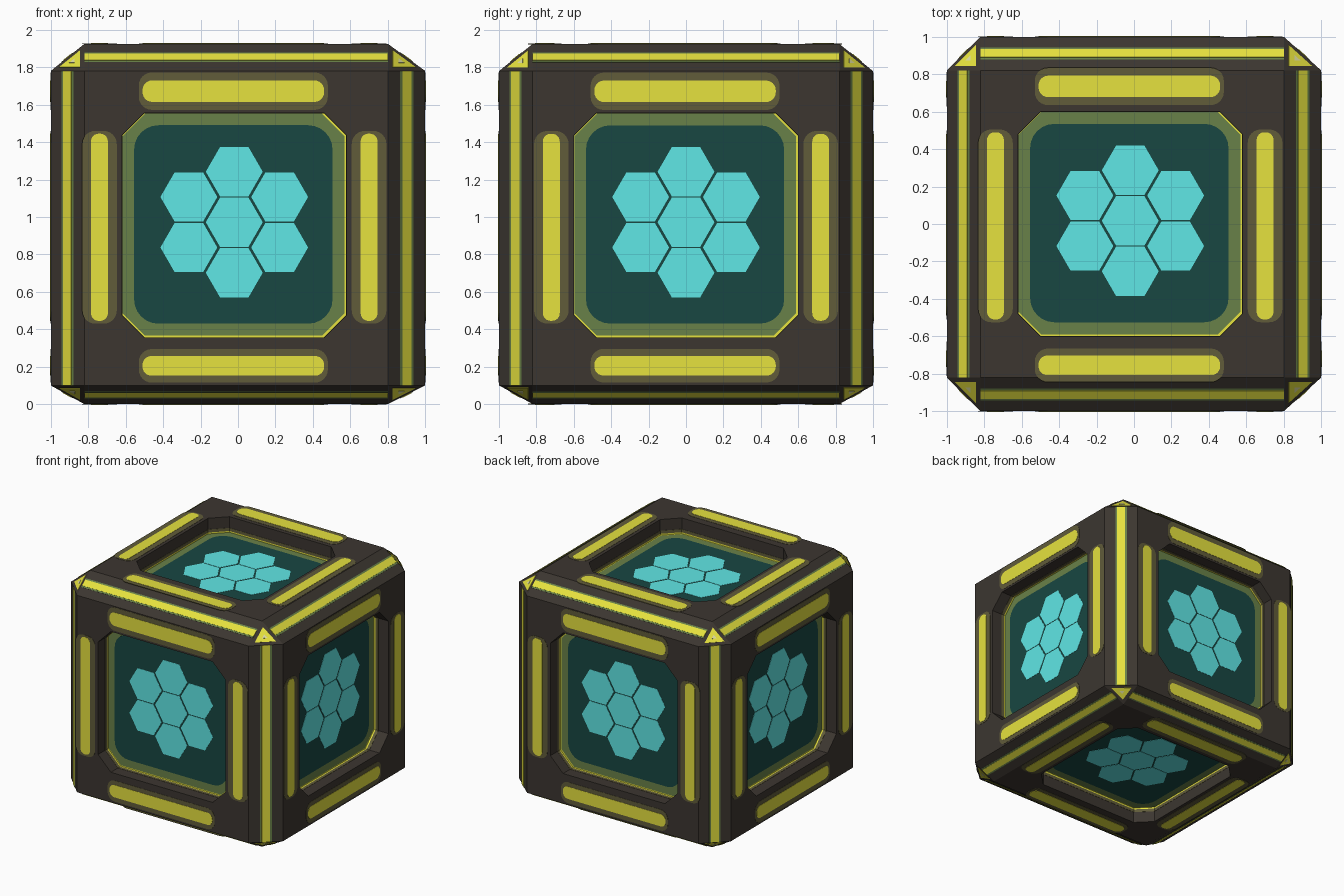
import bpy, bmesh, math
from itertools import product
from mathutils import Vector

if "Cube" in bpy.data.objects:
    bpy.data.objects.remove(bpy.data.objects["Cube"])


def mat(name, r, g, b):
    lin = [((c / 255 + 0.055) / 1.055) ** 2.4 for c in (r, g, b)]
    m = bpy.data.materials.new(name)
    m.diffuse_color = (*lin, 1)
    m.use_nodes = True
    m.node_tree.nodes["Principled BSDF"].inputs["Base Color"].default_value = m.diffuse_color
    return m


BROWN = mat("dark brown", 60, 54, 48)
YELLOW = mat("glow yellow", 230, 226, 62)
HALO = mat("dull olive", 97, 92, 58)
RING = mat("olive green", 105, 129, 72)
TEAL = mat("dark teal", 24, 71, 66)
CYAN = mat("light cyan", 96, 231, 230)
PALE = mat("pale yellow", 222, 220, 160)

parts = {}  # part name -> (bmesh, material)


def plate(name, pts, n, h0, h1, material):
    """Add a closed prism: outline pts raised along n from h0 to h1."""
    bm = parts.setdefault(name, (bmesh.new(), material))[0]
    low = [bm.verts.new(p + n * h0) for p in pts]
    top = [bm.verts.new(p + n * h1) for p in pts]
    bm.faces.new(low)
    bm.faces.new(top)
    k = len(pts)
    for i in range(k):
        j = (i + 1) % k
        bm.faces.new((low[i], low[j], top[j], top[i]))


def finish(name, bm, material):
    bmesh.ops.recalc_face_normals(bm, faces=bm.faces[:])
    me = bpy.data.meshes.new(name)
    bm.to_mesh(me)
    bm.free()
    me.materials.append(material)
    ob = bpy.data.objects.new(name, me)
    bpy.context.collection.objects.link(ob)
    return ob


def rounded(cu, cv, w, h, r, seg=6):
    """Rounded rectangle outline, anticlockwise; seg=1 gives cut corners."""
    out = []
    for q, (sx, sy) in enumerate(((1, 1), (-1, 1), (-1, -1), (1, -1))):
        for i in range(seg + 1):
            a = math.pi / 2 * (q + i / seg)
            out.append((cu + sx * (w / 2 - r) + r * math.cos(a),
                        cv + sy * (h / 2 - r) + r * math.sin(a)))
    return out


# --- outer limits and chamfer limits of the cube
OUT = ((-1, 1), (-1, 1), (0, 1.925))
INN = ((-0.82, 0.80), (-0.82, 0.82), (0.10, 1.78))


def corner(s, axis):
    """Cube corner s (0/1 per axis) moved to the outer plane of one axis."""
    return Vector([OUT[i][s[i]] if i == axis else INN[i][s[i]] for i in range(3)])


# --- body: chamfered cube
body_bm = bmesh.new()
for s in product((0, 1), repeat=3):
    for axis in range(3):
        body_bm.verts.new(corner(s, axis))
bmesh.ops.convex_hull(body_bm, input=body_bm.verts[:])
bmesh.ops.dissolve_limit(body_bm, angle_limit=0.02,
                         verts=body_bm.verts[:], edges=body_bm.edges[:])
body = finish("cube_body", body_bm, BROWN)

# --- six side panels
DEPTH = 0.135
CENTRE = (-0.02, 0.0, 0.955)
for axis, side in product(range(3), (0, 1)):
    ua, va = [(1, 2), (0, 2), (0, 1)][axis]
    n = Vector((0, 0, 0))
    n[axis] = 1 if side else -1
    cu = CENTRE[ua]
    cv = CENTRE[va]

    def place(pts):
        res = []
        for u, v in pts:
            p = Vector((0, 0, 0))
            p[axis], p[ua], p[va] = OUT[axis][side], cu + u, cv + v
            res.append(p)
        return res

    # recess with trim, ring, screen and hexagon cluster
    octagon = place(rounded(0, 0, 1.20, 1.20, 0.12, 1))
    plate("recess_cutter", octagon, n, -DEPTH, 0.05, BROWN)
    plate("recess_trim", octagon, n, -DEPTH, -DEPTH + 0.0015, YELLOW)
    plate("recess_ring", place(rounded(-0.004, 0.004, 1.186, 1.186, 0.12, 1)), n,
          -DEPTH, -DEPTH + 0.003, RING)
    plate("screen", place(rounded(-0.005, 0.005, 1.06, 1.06, 0.13)), n,
          -DEPTH, -DEPTH + 0.0045, TEAL)
    centres = [(0, 0.017)] + [(0.28 * math.cos(a), 0.017 + 0.27 * math.sin(a))
                              for a in (math.pi / 6 + i * math.pi / 3 for i in range(6))]
    for hu, hv in centres:
        hexa = [(hu + 0.152 * math.cos(i * math.pi / 3),
                 hv + 0.152 * math.sin(i * math.pi / 3)) for i in range(6)]
        plate("hexagons", place(hexa), n, -DEPTH + 0.003, -DEPTH + 0.0065, CYAN)

    # glowing line along the foot of the recess walls, fading upwards
    mid = place([(0, 0)])[0]
    for p, q in zip(octagon, octagon[1:] + octagon[:1]):
        if (q - p).length < 0.01:
            continue
        inward = (q - p).cross(n).normalized()
        if inward.dot(mid - p) < 0:
            inward = -inward
        for name, z0, z1, m in (("wall_lines", 0, 0.014, YELLOW),
                                ("wall_surrounds", 0.014, 0.04, HALO)):
            lo, hi = n * (z0 - DEPTH), n * (z1 - DEPTH)
            plate(name, [p + lo, q + lo, q + hi, p + hi], inward, -0.001, 0.002, m)

    # four light bars with their dull surrounds
    up, down = (0.735, -0.755) if axis == 2 else (0.717, -0.75)
    for bu, bv, w, h in ((-0.005, up, 0.97, 0.115), (-0.005, down, 0.97, 0.105),
                         (-0.72, -0.01, 0.09, 1.0), (0.72, -0.01, 0.09, 1.0)):
        plate("light_bars", place(rounded(bu, bv, w, h, min(w, h) * 0.45)), n,
              -0.002, 0.004, YELLOW)
        hw, hh = (1.01, 0.20) if w > h else (0.185, 1.03)
        if bv == down:
            hh -= 0.02
        plate("light_surrounds", place(rounded(bu, bv, hw, hh, 0.07)), n,
              -0.002, 0.002, HALO)

# --- light strips along the twelve chamfered edges
for c in range(3):
    a, b = [i for i in range(3) if i != c]
    for sa, sb in product((0, 1), repeat=2):
        s0, s1 = [0, 0, 0], [0, 0, 0]
        s0[a] = s1[a] = sa
        s0[b] = s1[b] = sb
        s1[c] = 1
        quad = [corner(s0, a), corner(s0, b), corner(s1, b), corner(s1, a)]
        n = (quad[1] - quad[0]).cross(quad[2] - quad[1]).normalized()
        if n.dot(quad[0] - Vector((0, 0, 0.96))) < 0:
            n = -n
        for name, t, h, m in (("edge_lights", 0.24, 0.004, YELLOW),
                              ("edge_surrounds", 0.35, 0.002, RING)):
            l, r = 0.5 - t / 2, 0.5 + t / 2
            pts = [quad[0].lerp(quad[1], l), quad[0].lerp(quad[1], r),
                   quad[3].lerp(quad[2], r), quad[3].lerp(quad[2], l)]
            plate(name, pts, n, -0.002, h, m)

# --- triangle lights on the eight corners
for s in product((0, 1), repeat=3):
    tri = [corner(s, i) for i in range(3)]
    mid = sum(tri, Vector()) / 3
    n = (tri[1] - tri[0]).cross(tri[2] - tri[0]).normalized()
    if n.dot(mid - Vector((0, 0, 0.96))) < 0:
        n = -n
    for name, t, h, m in (("corner_lights", 0.62, 0.003, YELLOW),
                          ("corner_glints", 0.16, 0.005, PALE)):
        plate(name, [mid.lerp(p, t) for p in tri], n, -0.002, h, m)

obs = {k: finish(k, bm, m) for k, (bm, m) in parts.items()}

# --- cut the recesses into the body
cutter = obs["recess_cutter"]
mod = body.modifiers.new("recesses", "BOOLEAN")
mod.operation = "DIFFERENCE"
mod.solver = "EXACT"
mod.object = cutter
bpy.context.view_layer.objects.active = body
bpy.ops.object.modifier_apply(modifier=mod.name)
bpy.data.objects.remove(cutter)
